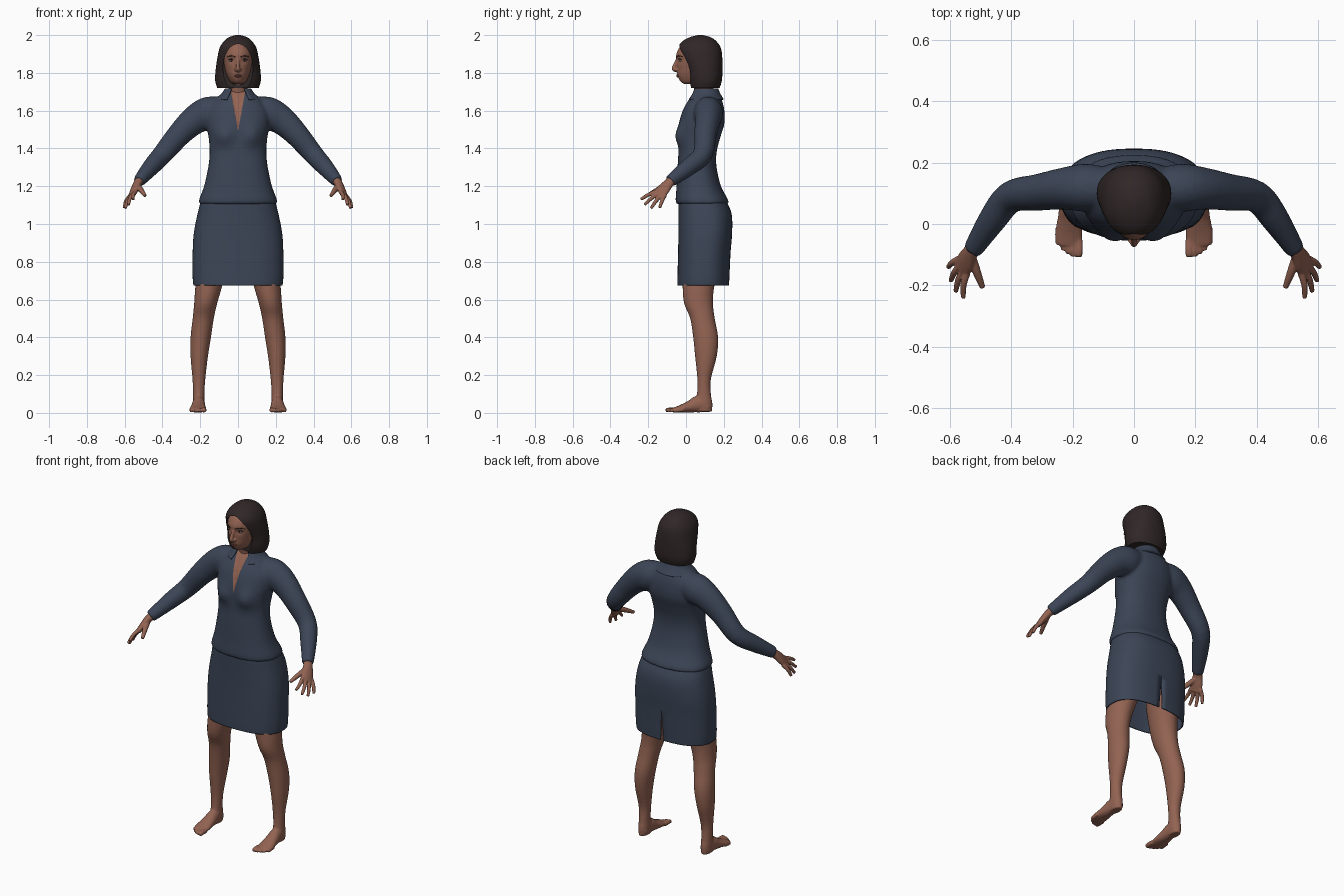
import bpy, bmesh, math
from mathutils import Vector, Matrix

cube = bpy.data.objects.get("Cube")
if cube:
    bpy.data.objects.remove(cube, do_unlink=True)


def material(name, r, g, b):
    mat = bpy.data.materials.new(name)
    mat.use_nodes = True
    mat.diffuse_color = (r, g, b, 1)
    mat.node_tree.nodes["Principled BSDF"].inputs["Base Color"].default_value = (r, g, b, 1)
    return mat


SKIN = material("brown skin", .29, .125, .085)
HAIR = material("dark brown hair", .03, .02, .02)
CLOTH = material("navy cloth", .045, .06, .095)
LIPS = material("rose brown lips", .22, .075, .06)
WHITE = material("eye white", .5, .45, .42)


def refine(rows, steps=4):
    """Catmull-Rom interpolation through a list of rows."""
    out = []
    for i in range(len(rows) - 1):
        p0, p1, p2 = rows[max(i - 1, 0)], rows[i], rows[i + 1]
        p3 = rows[min(i + 2, len(rows) - 1)]
        for k in range(steps):
            t = k / steps
            out.append([(2 * b + (c - a) * t + (2 * a - 5 * b + 4 * c - d) * t * t
                         + (3 * b - a - 3 * c + d) * t ** 3) / 2
                        for a, b, c, d in zip(p0, p1, p2, p3)])
    return out + [list(rows[-1])]


def skin_rings(bm, rings, closed=True, caps=True):
    rings = [[bm.verts.new(p) for p in ring] for ring in rings]
    n = len(rings[0])
    faces = []
    for a, b in zip(rings, rings[1:]):
        for i in range(n if closed else n - 1):
            j = (i + 1) % n
            faces.append(bm.faces.new((a[i], a[j], b[j], b[i])))
    if caps:
        faces += [bm.faces.new(rings[0]), bm.faces.new(rings[-1])]
    bmesh.ops.recalc_face_normals(bm, faces=faces)


def loft(bm, rows, side=1, n=40, power=2.0, gap=None, caps=True):
    """Level sections from rows of (z, front y, back y, half width, centre x)."""
    start = gap or 0
    count = n + 1 if gap else n
    rings = []
    for z, front, back, rx, *cx in refine(rows):
        ring = []
        for i in range(count):
            a = start + (math.tau - 2 * start) * i / n
            s, c = math.sin(a), math.cos(a)
            px = math.copysign(abs(s) ** (2 / power), s) * rx + (cx[0] if cx else 0)
            py = (front + back) / 2 - math.copysign(abs(c) ** (2 / power), c) * (back - front) / 2
            ring.append((side * px, py, z))
        rings.append(ring)
    skin_rings(bm, rings, not gap, caps)


def tube(bm, rows, side=1, across=None, n=16):
    """Sections along a path of (x, y, z, half width, half thickness)."""
    rows = refine(rows)
    points = [Vector((side * r[0], r[1], r[2])) for r in rows]
    rings = []
    for i, p in enumerate(points):
        t = (points[min(i + 1, len(points) - 1)] - points[max(i - 1, 0)]).normalized()
        u = Vector((side * across[0], *across[1:])) if across else t.cross(Vector((0, 0, 1)))
        u = (u - t * u.dot(t)).normalized()
        v = t.cross(u)
        w, h = rows[i][3:5]
        rings.append([p + u * w * math.cos(math.tau * k / n) + v * h * math.sin(math.tau * k / n)
                      for k in range(n)])
    skin_rings(bm, rings)


def ball(bm, centre, size):
    bmesh.ops.create_uvsphere(bm, u_segments=20, v_segments=12, radius=1,
                              matrix=Matrix.Translation(centre) @ Matrix.Diagonal((*size, 1)))


def make(name, bm, mat):
    mesh = bpy.data.meshes.new(name)
    bm.to_mesh(mesh)
    bm.free()
    mesh.materials.append(mat)
    mesh.shade_smooth()
    mesh.set_sharp_from_angle(angle=math.radians(50))
    obj = bpy.data.objects.new(name, mesh)
    bpy.context.collection.objects.link(obj)
    return obj


def bake(obj):
    """Replace the mesh by its result after modifiers."""
    graph = bpy.context.evaluated_depsgraph_get()
    mesh = bpy.data.meshes.new_from_object(obj.evaluated_get(graph))
    obj.modifiers.clear()
    obj.data = mesh
    mesh.shade_smooth()
    mesh.set_sharp_from_angle(angle=math.radians(60))


def fuse(name, bm, mat, voxel, rounds):
    """Blend overlapping volumes into one soft surface."""
    obj = make(name, bm, mat)
    remesh = obj.modifiers.new("blend", 'REMESH')
    remesh.mode = 'VOXEL'
    remesh.voxel_size = voxel
    soft = obj.modifiers.new("soften", 'SMOOTH')
    soft.factor, soft.iterations = .5, rounds
    bake(obj)
    return obj


def wedge(bm, apex, slope):
    """Cut a V about the centre line and return the faces inside it."""
    for s in (1, -1):
        bmesh.ops.bisect_plane(bm, geom=bm.verts[:] + bm.edges[:] + bm.faces[:],
                               plane_co=(0, 0, apex), plane_no=(s, 0, -slope))
    centres = [(f, f.calc_center_median()) for f in bm.faces]
    return [(f, c) for f, c in centres if abs(c.x) < slope * (c.z - apex)]


def bump(co, x, z, width, height):
    return math.exp(-((abs(co.x) - x) / width) ** 2 - ((co.z - z) / height) ** 2)


# jacket: torso and sleeves
bm = bmesh.new()
loft(bm, [(1.105, -.052, .225, .207), (1.13, -.055, .222, .206), (1.2, -.05, .185, .18),
          (1.3, -.045, .162, .158), (1.38, -.04, .162, .15), (1.46, -.036, .182, .156),
          (1.53, -.037, .203, .168), (1.6, -.018, .203, .163), (1.65, .008, .192, .13),
          (1.69, .035, .172, .088), (1.71, .052, .158, .06)], power=2.3)
for v in bm.verts:
    if v.co.y < .05:
        v.co.y -= .03 * bump(v.co, .078, 1.465, .055, .05)
for side in (1, -1):
    tube(bm, [(.09, .115, 1.6, .07, .075), (.16, .118, 1.585, .078, .088),
              (.23, .115, 1.55, .068, .077), (.31, .103, 1.475, .06, .064),
              (.4, .088, 1.368, .052, .054), (.46, .015, 1.302, .046, .047),
              (.525, -.085, 1.226, .032, .033)], side, n=24)
jacket = fuse("jacket", bm, CLOTH, .008, 7)

# open neckline showing the chest
bm = bmesh.new()
bm.from_mesh(jacket.data)
opening = {f for f, c in wedge(bm, 1.49, .18) if c.y < .08 and c.z > 1.49}
for f in opening:
    f.material_index = 1
for v in {v for f in opening for v in f.verts}:
    if all(f in opening for f in v.link_faces):
        v.co.y += .006
bm.to_mesh(jacket.data)
bm.free()
jacket.data.materials.append(SKIN)

# collar
bm = bmesh.new()
loft(bm, [(1.66, .0, .2, .115), (1.69, .022, .182, .088), (1.718, .035, .17, .068)],
     gap=.55, caps=False)
make("collar", bm, CLOTH).modifiers.new("cloth", 'SOLIDIFY').thickness = .007

# skirt with a back slit
bm = bmesh.new()
loft(bm, [(.675, -.045, .228, .236), (.72, -.045, .23, .24), (.85, -.042, .236, .24),
          (.95, -.04, .244, .234), (1.05, -.04, .242, .215), (1.12, -.04, .214, .196),
          (1.19, -.03, .17, .168)], n=64, power=2.5, caps=False)
slit = [f for f, c in wedge(bm, .86, -.06) if c.y > .1]
bmesh.ops.delete(bm, geom=slit, context='FACES')
skirt = make("skirt", bm, CLOTH)
shell = skirt.modifiers.new("cloth", 'SOLIDIFY')
shell.thickness, shell.offset = .007, -1

for side, label in ((1, "left"), (-1, "right")):
    # leg, foot and toes
    bm = bmesh.new()
    loft(bm, [(.95, .0, .2, .08, .11), (.8, -.015, .185, .08, .13), (.67, -.018, .15, .071, .155),
              (.58, -.01, .143, .061, .171), (.5, .022, .152, .056, .184),
              (.4, .038, .17, .054, .197), (.3, .048, .163, .046, .205),
              (.18, .06, .132, .034, .207), (.1, .058, .132, .03, .208),
              (.05, .045, .14, .031, .208), (.006, .05, .138, .026, .208)], side, n=28)
    tube(bm, [(.207, .12, .03, .028, .028), (.208, .07, .046, .033, .045),
              (.21, .02, .033, .038, .032), (.212, -.03, .021, .045, .02),
              (.212, -.068, .014, .042, .013)], side)
    for i in range(5):
        x, r = .179 + .0175 * i, .013 - .0013 * i
        tip = -.108 + .0025 * i * i
        tube(bm, [(x, tip + .055, .015, r, r), (x, tip + .02, r + .003, r, r),
                  (x, tip, r, r * .8, r * .8)], side)
    fuse(label + "_leg", bm, SKIN, .005, 4)

    # hand with fingers and thumb
    bm = bmesh.new()
    across = Vector((.45, .8, -.35)).normalized()
    tube(bm, [(.505, -.055, 1.25, .026, .026), (.53, -.09, 1.217, .027, .022),
              (.547, -.12, 1.183, .036, .019), (.562, -.148, 1.15, .037, .014)], side, across)
    tips = [(.555, -.24, 1.13), (.58, -.22, 1.102), (.596, -.185, 1.083), (.604, -.14, 1.085)]
    for i, tip in enumerate(tips):
        base = Vector((.555, -.135, 1.162)) + across * (i - 1.5) * .018
        middle = base.lerp(Vector(tip), .5) + Vector((.006, 0, .004))
        tube(bm, [(*base, .012, .012), (*middle, .0105, .0105), (*tip, .008, .008)], side, across)
    tube(bm, [(.53, -.105, 1.2, .016, .016), (.512, -.155, 1.178, .014, .014),
              (.492, -.207, 1.15, .009, .009)], side)
    fuse(label + "_hand", bm, SKIN, .0035, 3)

    # eye, iris and brow
    bm = bmesh.new()
    ball(bm, (side * .035, -.025, 1.866), (.0145, .012, .006))
    make(label + "_eye", bm, WHITE)
    bm = bmesh.new()
    ball(bm, (side * .035, -.032, 1.867), (.0065, .006, .006))
    tube(bm, [(.02, -.033, 1.871, .003, .002), (.035, -.037, 1.874, .003, .002),
              (.05, -.025, 1.869, .003, .002)], side)
    make(label + "_iris_and_lashes", bm, HAIR)
    bm = bmesh.new()
    tube(bm, [(.014, -.047, 1.884, .004, .003), (.035, -.038, 1.891, .004, .003),
              (.056, -.016, 1.885, .004, .002)], side)
    make(label + "_eyebrow", bm, HAIR)

# head, neck and nose
bm = bmesh.new()
loft(bm, [(1.742, -.012, .08, .026), (1.755, -.03, .12, .042), (1.785, -.045, .145, .058),
          (1.82, -.047, .155, .069), (1.865, -.051, .16, .076), (1.905, -.05, .16, .076),
          (1.95, -.022, .145, .062), (1.98, .03, .1, .03)])
for v in bm.verts:
    if v.co.y < .02:
        v.co.y += .008 * bump(v.co, .034, 1.865, .018, .014)
loft(bm, [(1.66, .045, .165, .065), (1.7, .046, .15, .051), (1.78, .03, .14, .05)])
tube(bm, [(0, -.043, 1.88, .008, .008), (0, -.055, 1.85, .009, .009),
          (0, -.064, 1.822, .012, .012), (0, -.05, 1.81, .012, .008)], across=(1, 0, 0))
for side in (1, -1):
    ball(bm, (side * .012, -.052, 1.817), (.009, .01, .007))
fuse("head", bm, SKIN, .004, 3)

# lips
bm = bmesh.new()
for z, thick in ((1.789, .004), (1.781, .005)):
    tube(bm, [(-.024, -.034, 1.785, .002, .002), (0, -.046, z, .005, thick),
              (.024, -.034, 1.785, .002, .002)])
make("lips", bm, LIPS)

# bobbed hair with a face opening
bm = bmesh.new()
loft(bm, [(1.72, .02, .178, .11), (1.76, .01, .19, .121), (1.82, -.002, .193, .118),
          (1.88, -.03, .192, .109), (1.93, -.043, .185, .098), (1.965, -.022, .163, .077),
          (1.988, .018, .132, .05), (2.0, .06, .09, .014)], n=56, power=2.15)
hair = make("hair", bm, HAIR)
bm = bmesh.new()
bmesh.ops.create_cone(bm, cap_ends=True, segments=48, radius1=1, radius2=1, depth=1,
                      matrix=Matrix.Translation((0, -.46, 1.825))
                      @ Matrix.Diagonal((.079, 1, .128, 1)) @ Matrix.Rotation(math.pi / 2, 4, 'X'))
cutter = make("face_opening_cutter", bm, HAIR)
cutter.hide_render = True
cut = hair.modifiers.new("face opening", 'BOOLEAN')
cut.operation, cut.object, cut.solver = 'DIFFERENCE', cutter, 'EXACT'
bake(hair)
bpy.data.objects.remove(cutter, do_unlink=True)
